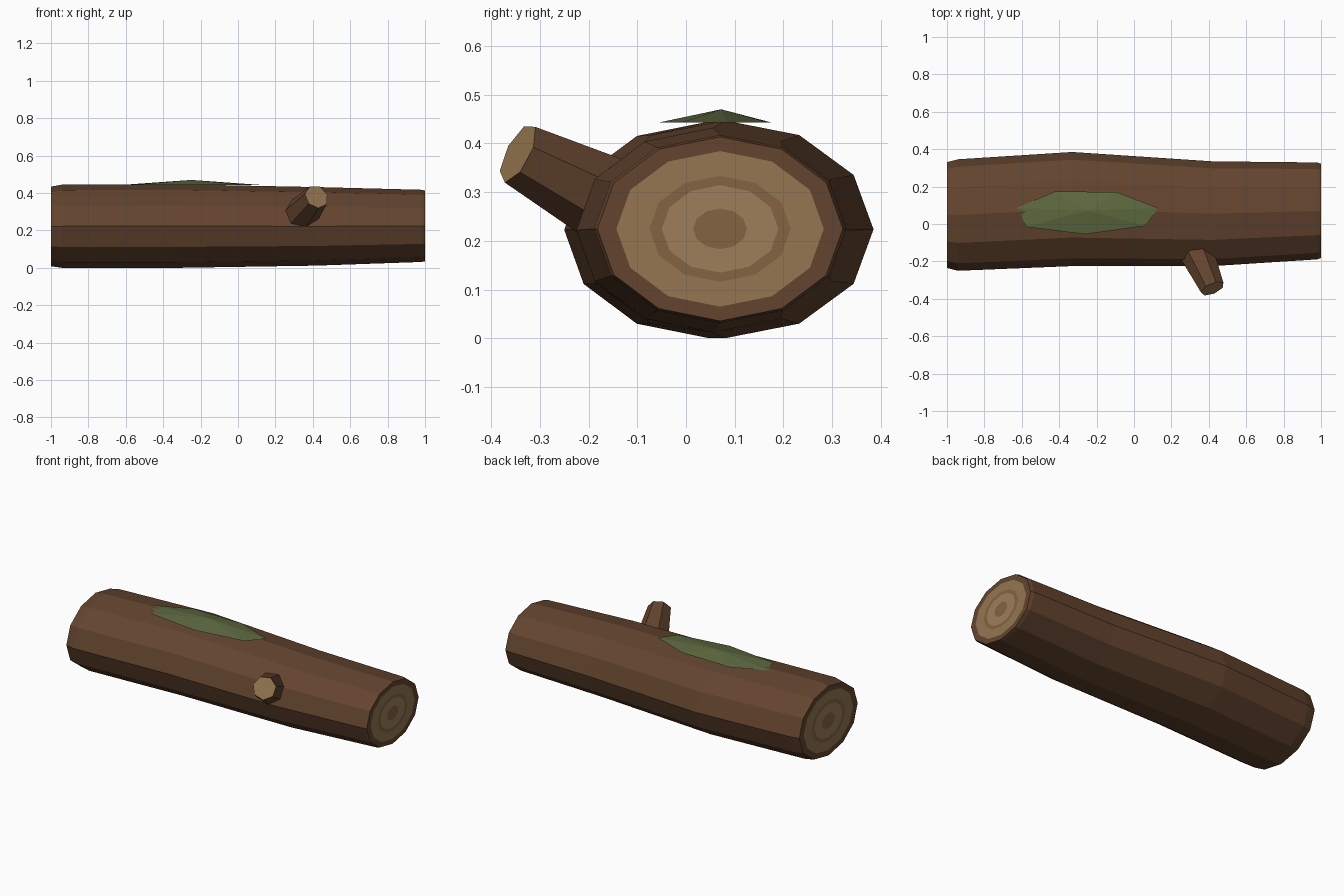
import bpy, bmesh, math
from mathutils import Vector

if "Cube" in bpy.data.objects:
    bpy.data.objects.remove(bpy.data.objects["Cube"])


def material(name, rgb):
    m = bpy.data.materials.new(name)
    m.diffuse_color = (*rgb, 1)
    m.use_nodes = True
    m.node_tree.nodes["Principled BSDF"].inputs["Base Color"].default_value = m.diffuse_color
    return m


bark = material("bark", (0.125, 0.058, 0.028))
wood = material("wood", (0.30, 0.18, 0.082))
wood_dark = material("wood_dark", (0.23, 0.125, 0.055))
wood_light = material("wood_light", (0.34, 0.21, 0.105))
moss_green = material("moss", (0.11, 0.14, 0.05))


def finish(name, bm, mats):
    bmesh.ops.recalc_face_normals(bm, faces=bm.faces)
    mesh = bpy.data.meshes.new(name)
    bm.to_mesh(mesh)
    bm.free()
    for m in mats:
        mesh.materials.append(m)
    ob = bpy.data.objects.new(name, mesh)
    bpy.context.collection.objects.link(ob)
    return ob


def ring(bm, c, u, v, n, phase=0.0):
    # ellipse of n vertices around c, spanned by u and v
    c, u, v = Vector(c), Vector(u), Vector(v)
    return [bm.verts.new(c + u * math.cos(phase + math.tau * i / n)
                         + v * math.sin(phase + math.tau * i / n)) for i in range(n)]


def bridge(bm, a, b, mat=0):
    n = len(a)
    for i in range(n):
        j = (i + 1) % n
        bm.faces.new((a[i], a[j], b[j], b[i])).material_index = mat


# Log: 12-sided bark sections (x, centre y, centre z, radius y, radius z)
sections = [(-1.0, 0.048, 0.2215, 0.283, 0.213), (-0.94, 0.048, 0.2225, 0.298, 0.2225),
            (-0.33, 0.08, 0.2235, 0.305, 0.2235), (0.42, 0.055, 0.222, 0.28, 0.21),
            (0.98, 0.07, 0.2245, 0.259, 0.193), (1.0, 0.07, 0.2245, 0.252, 0.189)]
# Growth rings on each sawn end: (fraction of end radius, material inside it)
growth = [(0.845, 1), (0.575, 2), (0.475, 3), (0.22, 2)]

bm = bmesh.new()
rows = [ring(bm, (x, y, z), (0, ry, 0), (0, 0, rz), 12) for x, y, z, ry, rz in sections]
for a, b in zip(rows, rows[1:]):
    bridge(bm, a, b)
for row, (x, y, z, ry, rz) in ((rows[0], sections[0]), (rows[-1], sections[-1])):
    outer, mat = row, 0
    for f, inner_mat in growth:
        inner = ring(bm, (x, y, z), (0, ry * f, 0), (0, 0, rz * f), 12)
        bridge(bm, outer, inner, mat)
        outer, mat = inner, inner_mat
    bm.faces.new(outer).material_index = mat
finish("log", bm, [bark, wood, wood_dark, wood_light])

# Branch stub: tapered 7-sided prism with a sawn tip
base, tip = Vector((0.34, -0.165, 0.287)), Vector((0.42, -0.345, 0.38))
axis = (tip - base).normalized()
u = axis.cross(Vector((0, 0, 1))).normalized()
v = u.cross(axis)
bm = bmesh.new()
a = ring(bm, base, u * 0.093, v * 0.093, 7, 0.25)
b = ring(bm, tip, u * 0.067, v * 0.067, 7, 0.25)
bridge(bm, a, b)
bm.faces.new(a)
bm.faces.new(b).material_index = 1
finish("branch_stub", bm, [bark, wood])

# Moss patch: low faceted fan lying on top of the log
outline = [(-0.63, 0.085), (-0.60, 0.04), (-0.58, -0.015), (-0.26, -0.055),
           (0.06, -0.01), (0.13, 0.085), (-0.09, 0.17), (-0.42, 0.175)]
bm = bmesh.new()
rim = [bm.verts.new((x, y, 0.443)) for x, y in outline]
peak = bm.verts.new((-0.25, 0.072, 0.47))
for i in range(len(rim)):
    bm.faces.new((rim[i], rim[(i + 1) % len(rim)], peak))
bm.faces.new(rim)
finish("moss_patch", bm, [moss_green])
